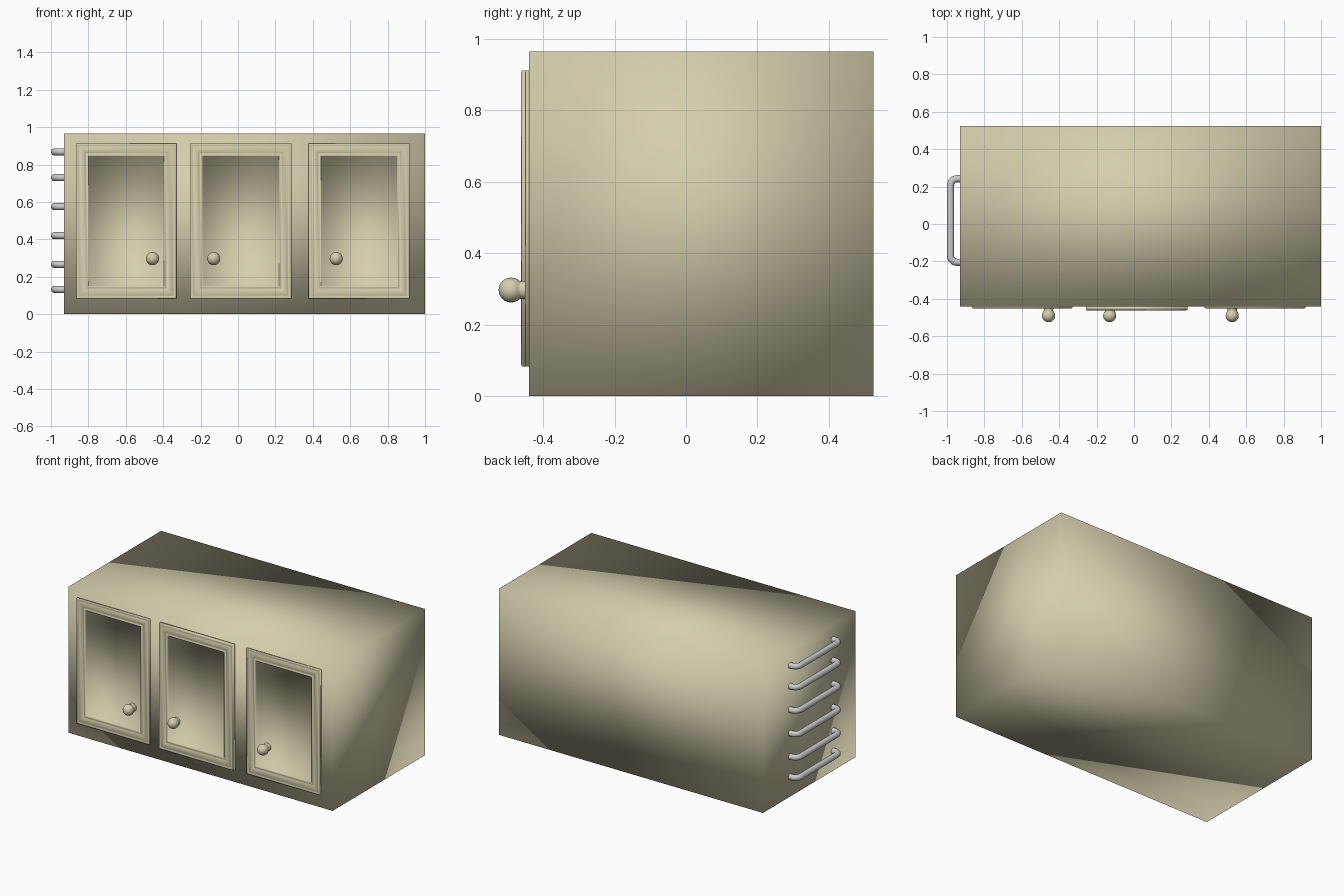
import bpy, bmesh, math
from mathutils import Vector

if "Cube" in bpy.data.objects:
    bpy.data.objects.remove(bpy.data.objects["Cube"])


def material(name, rgb):
    m = bpy.data.materials.new(name)
    m.diffuse_color = (*rgb, 1)
    m.use_nodes = True
    m.node_tree.nodes["Principled BSDF"].inputs["Base Color"].default_value = m.diffuse_color
    return m


cream = material("cream_paint", (0.67, 0.62, 0.42))
metal = material("grey_metal", (0.55, 0.55, 0.57))


# The whole model is smooth shaded, corners included
def finish(name, bm, mat):
    bmesh.ops.recalc_face_normals(bm, faces=bm.faces)
    for f in bm.faces:
        f.smooth = True
    me = bpy.data.meshes.new(name)
    bm.to_mesh(me)
    bm.free()
    me.materials.append(mat)
    ob = bpy.data.objects.new(name, me)
    bpy.context.collection.objects.link(ob)
    return ob


FRONT = -0.44

# Cabinet body
bm = bmesh.new()
bmesh.ops.create_cube(bm, size=1)
bmesh.ops.scale(bm, vec=(1.93, 0.965, 0.965), verts=bm.verts)
bmesh.ops.translate(bm, vec=(0.035, 0.0425, 0.4825), verts=bm.verts)
finish("cabinet_body", bm, cream)

# Moulding steps of a door: (inset from outline, height in front of its back)
STEPS = [(0, 0), (0, 0.009), (0.006, 0.011), (0.012, 0.007), (0.018, 0.011),
         (0.042, 0.011), (0.047, 0.007), (0.055, 0.007), (0.058, 0.010),
         (0.066, 0.010), (0.067, 0.003)]


def door(name, x0, x1, lift):
    z0, z1 = 0.083, 0.912
    bm = bmesh.new()
    rings = []
    for i, (d, h) in enumerate(STEPS):
        y = FRONT - h - (lift if i else 0)
        rings.append([bm.verts.new(p) for p in (
            (x0 + d, y, z0 + d), (x1 - d, y, z0 + d),
            (x1 - d, y, z1 - d), (x0 + d, y, z1 - d))])
    for a, b in zip(rings, rings[1:]):
        for i in range(4):
            j = (i + 1) % 4
            bm.faces.new((a[i], a[j], b[j], b[i]))
    bm.faces.new(rings[0])
    bm.faces.new(rings[-1])
    finish(name, bm, cream)


# Knob profile (radius, y) turned around the y axis
KNOB = [(0.026, FRONT), (0.025, -0.462)] + [
    (0.035 * math.sin(math.radians(a)), -0.490 - 0.035 * math.cos(math.radians(a)))
    for a in range(135, -1, -15)]


def knob(name, x, z):
    bm = bmesh.new()
    pts = [bm.verts.new((r, y, 0)) for r, y in KNOB]
    edges = [bm.edges.new(p) for p in zip(pts, pts[1:])]
    bmesh.ops.spin(bm, geom=pts + edges, cent=(0, 0, 0), axis=(0, 1, 0),
                   angle=math.tau, steps=24)
    bmesh.ops.remove_doubles(bm, verts=bm.verts, dist=1e-4)
    bmesh.ops.translate(bm, vec=(x, 0, z), verts=bm.verts)
    finish(name, bm, cream)


for side, x0, x1, lift, kx in (("left", -0.865, -0.33, 0, -0.457),
                               ("middle", -0.257, 0.285, 0.011, -0.13),
                               ("right", 0.378, 0.917, 0, 0.525)):
    door(side + "_door", x0, x1, lift)
    knob(side + "_knob", kx, 0.297)


# Rungs on the left side: tube swept along a rounded bracket
def rung(name, z, r=0.019, bend=0.035):
    ya, yb, xo, xi = -0.205, 0.242, -0.981, -0.925
    path = [(xi, ya)]
    for k in range(7):
        t = math.radians(15 * k)
        path.append((xo + bend - bend * math.sin(t), ya + bend - bend * math.cos(t)))
    path += [(x, ya + yb - y) for x, y in reversed(path)]
    bm = bmesh.new()
    rings = []
    for i, p in enumerate(path):
        a, b = path[max(i - 1, 0)], path[min(i + 1, len(path) - 1)]
        t = Vector((b[0] - a[0], b[1] - a[1], 0)).normalized()
        n = Vector((-t.y, t.x, 0))
        c = Vector((*p, z))
        rings.append([bm.verts.new(c + r * (n * math.cos(q) + Vector((0, 0, math.sin(q)))))
                      for q in (math.tau * k / 14 for k in range(14))])
    for a, b in zip(rings, rings[1:]):
        for i in range(14):
            j = (i + 1) % 14
            bm.faces.new((a[i], a[j], b[j], b[i]))
    finish(name, bm, metal)


for i, z in enumerate((0.132, 0.266, 0.42, 0.575, 0.73, 0.868)):
    rung(f"side_rung_{i + 1}", z)
